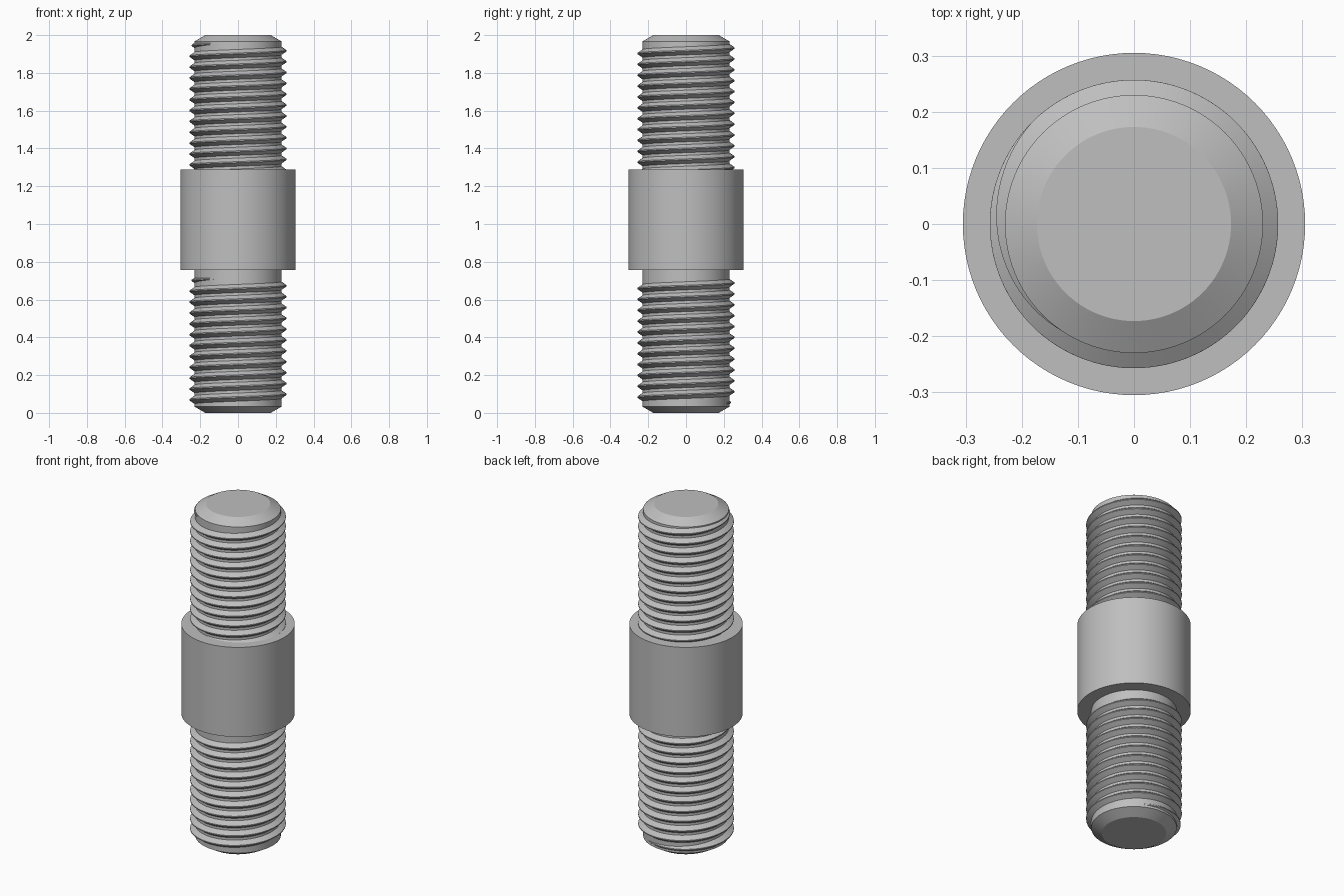
import bpy, bmesh
from math import sin, cos, pi, radians

cube = bpy.data.objects.get("Cube")
if cube:
    bpy.data.objects.remove(cube, do_unlink=True)

SEGMENTS = 96
PITCH = 0.0575
CORE_R, CREST_R = 0.23, 0.257

steel = bpy.data.materials.new("grey_steel")
steel.use_nodes = True
grey = (0.52, 0.52, 0.52, 1)
steel.diffuse_color = grey
steel.node_tree.nodes["Principled BSDF"].inputs["Base Color"].default_value = grey


def finish(name, bm):
    """Turn a bmesh into a smooth-shaded object with sharp edges kept."""
    bmesh.ops.recalc_face_normals(bm, faces=bm.faces)
    mesh = bpy.data.meshes.new(name)
    bm.to_mesh(mesh)
    bm.free()
    mesh.materials.append(steel)
    obj = bpy.data.objects.new(name, mesh)
    bpy.context.collection.objects.link(obj)
    bpy.ops.object.select_all(action='DESELECT')
    obj.select_set(True)
    bpy.context.view_layer.objects.active = obj
    bpy.ops.object.shade_smooth_by_angle(angle=radians(20))


def skin(bm, rings, closed):
    """Join neighbouring loops of vertices with quads."""
    for a, b in zip(rings, rings[1:]):
        n = len(a)
        for i in range(n):
            j = (i + 1) % n
            bm.faces.new((a[i], a[j], b[j], b[i]))
    if closed:
        bm.faces.new(rings[0])
        bm.faces.new(rings[-1])


def lathe(name, profile):
    """Solid of revolution from (radius, height) points."""
    bm = bmesh.new()
    rings = []
    for r, z in profile:
        angles = [2 * pi * i / SEGMENTS for i in range(SEGMENTS)]
        rings.append([bm.verts.new((r * cos(a), r * sin(a), z)) for a in angles])
    skin(bm, rings, True)
    finish(name, bm)


def thread(name, z_zero, start, end, fade_in, fade_out):
    """Right-handed helical ridge; z_zero is the crest height at angle zero."""
    bm = bmesh.new()
    rings = []
    steps = int((end - start) / (2 * pi) * SEGMENTS)
    for i in range(steps + 1):
        t = start + (end - start) * i / steps
        k = min(1, (t - start) / fade_in, (end - t) / fade_out)
        crest = CORE_R - 0.001 + (CREST_R - CORE_R + 0.001) * k
        half = 0.005 + 0.018 * k
        z = z_zero + PITCH * t / (2 * pi)
        section = [(CORE_R - 0.002, -half), (crest, -0.003),
                   (crest, 0.003), (CORE_R - 0.002, half)]
        rings.append([bm.verts.new((r * cos(t), r * sin(t), z + dz))
                      for r, dz in section])
    skin(bm, rings, True)
    finish(name, bm)


# Plain rod with chamfered ends, and the wide middle collar
lathe("stud_core", [(0.173, 0), (CORE_R, 0.033), (CORE_R, 1.967), (0.173, 2)])
lathe("collar", [(0.305, 0.757), (0.305, 1.288)])

# Threads with tapered run-outs; the upper one starts inside the collar
run_out = radians(105)
top_end = radians(240)
thread("upper_thread", 1.917, -11.3 * 2 * pi, top_end, 0.1, run_out)
thread("lower_thread", 0.673, -20 * pi - radians(300), top_end, run_out, run_out)
